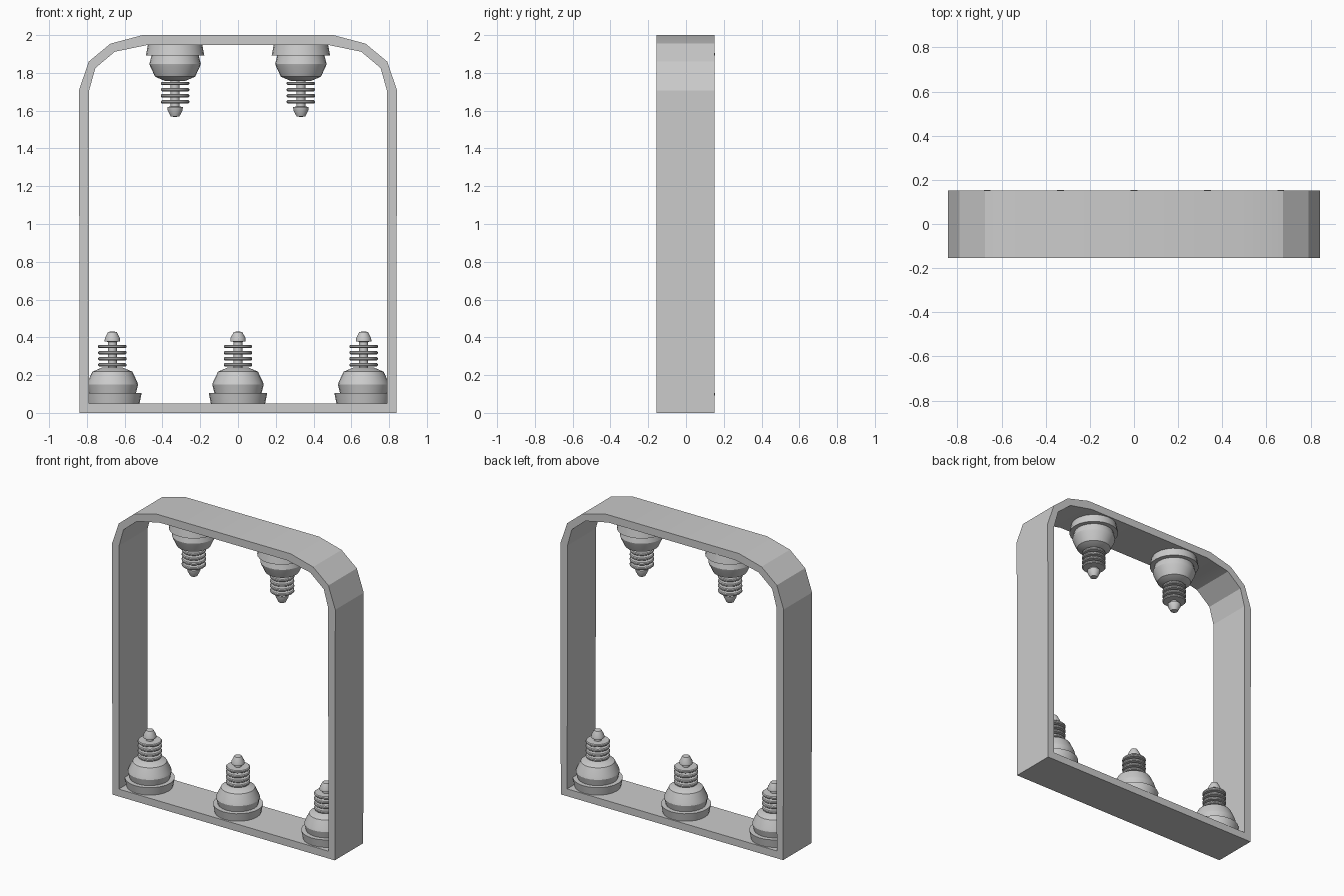
import bpy, bmesh, math

if "Cube" in bpy.data.objects:
    bpy.data.objects.remove(bpy.data.objects["Cube"])

Y0, Y1 = -0.155, 0.151


def finish(bm, name, angle):
    bmesh.ops.recalc_face_normals(bm, faces=bm.faces)
    me = bpy.data.meshes.new(name)
    bm.to_mesh(me)
    bm.free()
    ob = bpy.data.objects.new(name, me)
    bpy.context.collection.objects.link(ob)
    bpy.ops.object.select_all(action='DESELECT')
    ob.select_set(True)
    bpy.context.view_layer.objects.active = ob
    bpy.ops.object.shade_smooth_by_angle(angle=math.radians(angle))
    return ob


# Arched frame: mirrored outer and inner outlines, swept through the depth
def mirrored(half):
    return half + [(-x, z) for x, z in reversed(half)]


outer = mirrored([(0.838, 0), (0.842, 1.708), (0.79, 1.86), (0.675, 1.955), (0.505, 2.0)])
inner = mirrored([(0.79, 0.05), (0.788, 1.708), (0.755, 1.826), (0.652, 1.912), (0.478, 1.948)])
bm = bmesh.new()
rings = [[bm.verts.new((x, y, z)) for x, z in line]
         for line, y in ((outer, Y0), (outer, Y1), (inner, Y1), (inner, Y0))]
n = len(outer)
for k in range(4):
    a, b = rings[k], rings[(k + 1) % 4]
    for i in range(n):
        j = (i + 1) % n
        bm.faces.new((a[i], a[j], b[j], b[i]))
finish(bm, "arched_frame", 15)

# Lathe profile of one stud: flanged base, dome, finned neck, tip
profile = [(0, 0), (0.144, 0), (0.155, 0.056), (0.125, 0.056), (0.136, 0.1),
           (0.131, 0.115), (0.106, 0.168), (0.055, 0.19), (0.024, 0.19)]
for k in range(4):
    z = 0.204 + 0.0325 * k
    profile += [(0.024, z - 0.009), (0.07, z - 0.009), (0.075, z - 0.004),
                (0.075, z + 0.004), (0.07, z + 0.009), (0.024, z + 0.009)]
profile += [(0.024, 0.326), (0.041, 0.329), (0.04, 0.345), (0.023, 0.378), (0, 0.382)]


def stud(name, x, z, up):
    bm = bmesh.new()
    vs = [bm.verts.new((r, 0, h)) for r, h in profile]
    es = [bm.edges.new(p) for p in zip(vs, vs[1:])]
    bmesh.ops.spin(bm, geom=vs + es, cent=(0, 0, 0), axis=(0, 0, 1),
                   angle=math.tau, steps=24, use_merge=True)
    bmesh.ops.remove_doubles(bm, verts=bm.verts, dist=0.0005)
    ob = finish(bm, name, 25)
    ob.location = (x, 0.0, z)
    if not up:
        ob.rotation_euler.x = math.pi


# Three studs on the floor, two hanging from the top
for i, x in enumerate((-0.665, 0, 0.665)):
    stud(f"floor_stud_{i + 1}", x, 0.05, True)
for i, x in enumerate((-0.333, 0.333)):
    stud(f"hanging_stud_{i + 1}", x, 1.948, False)
